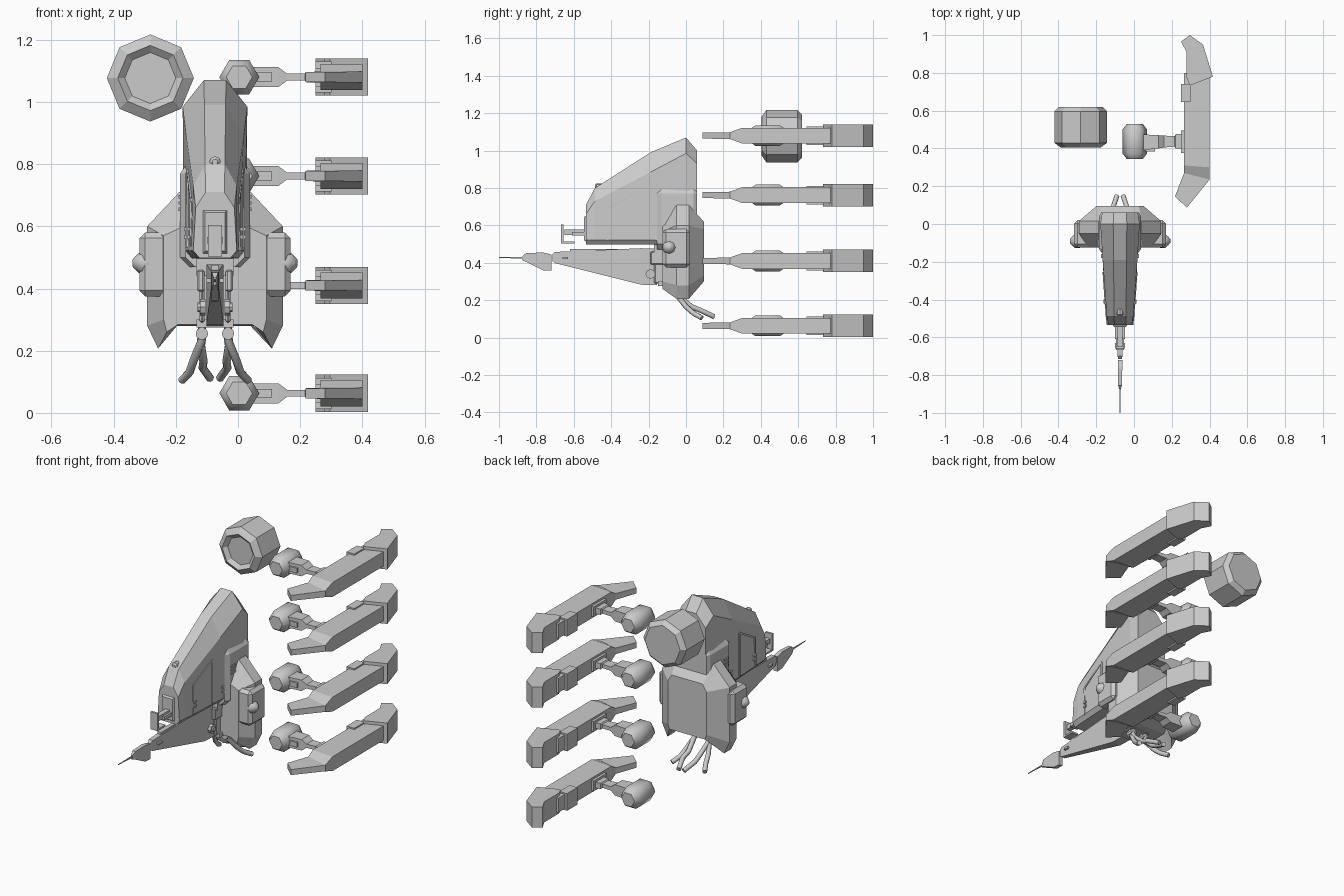
import bpy, bmesh, math
from mathutils import Vector

if "Cube" in bpy.data.objects:
    bpy.data.objects.remove(bpy.data.objects["Cube"])

CX = -0.074  # centre plane of the hooded machine


def loft(name, rings, smooth=False):
    """Skin a list of equal-length point rings and cap both ends."""
    bm = bmesh.new()
    vs = [[bm.verts.new(p) for p in r] for r in rings]
    n = len(rings[0])
    for a, b in zip(vs, vs[1:]):
        for i in range(n):
            j = (i + 1) % n
            bm.faces.new((a[i], a[j], b[j], b[i]))
    bm.faces.new(vs[0])
    bm.faces.new(vs[-1])
    bmesh.ops.recalc_face_normals(bm, faces=bm.faces)
    me = bpy.data.meshes.new(name)
    bm.to_mesh(me)
    bm.free()
    ob = bpy.data.objects.new(name, me)
    bpy.context.collection.objects.link(ob)
    if smooth:
        bpy.ops.object.select_all(action='DESELECT')
        ob.select_set(True)
        bpy.context.view_layer.objects.active = ob
        bpy.ops.object.shade_smooth_by_angle(angle=math.radians(50))
    return ob


def box(name, x, y, z, bevel=0):
    ring = lambda yy: [(x[0], yy, z[0]), (x[1], yy, z[0]), (x[1], yy, z[1]), (x[0], yy, z[1])]
    ob = loft(name, [ring(y[0]), ring(y[1])])
    if bevel:
        m = ob.modifiers.new("bevel", 'BEVEL')
        m.width, m.segments = bevel, 1
    return ob


def beam(name, p, q, t):
    """Square bar between two points."""
    p, q = Vector(p), Vector(q)
    d = (q - p).normalized()
    u = d.cross(Vector((1, 0, 0))).normalized() * t
    v = Vector((t, 0, 0))
    return loft(name, [[c + u + v, c - u + v, c - u - v, c + u - v] for c in (p, q)])


def turned(name, c, prof, n, axis='y', phase=0.0, smooth=False):
    """Revolve (offset, radius) pairs about an axis through c."""
    rings = []
    for o, r in prof:
        ring = []
        for i in range(n):
            a = phase + 2 * math.pi * i / n
            k, h = r * math.cos(a), r * math.sin(a)
            ring.append((c[0] + k, c[1] + o, c[2] + h) if axis == 'y'
                        else (c[0] + o, c[1] + k, c[2] + h))
        rings.append(ring)
    return loft(name, rings, smooth)


def sym(y, half):
    """Mirror a right-hand outline (x, z) into a closed ring at depth y."""
    return ([(CX + x, y, z) for x, z in half] +
            [(CX - x, y, z) for x, z in reversed(half)])


def side(s, a, b):
    return tuple(sorted((CX + s * a, CX + s * b)))


# Hood: y, bottom z, bottom width, shoulder width, shoulder z, top width, top z
hood = [(-0.535, 0.51, 0.070, 0.062, 0.66, 0.030, 0.71),
        (-0.487, 0.51, 0.076, 0.070, 0.73, 0.032, 0.80),
        (-0.19, 0.51, 0.092, 0.092, 0.885, 0.034, 0.99),
        (0.0, 0.50, 0.100, 0.104, 0.985, 0.036, 1.07),
        (0.06, 0.50, 0.095, 0.095, 0.93, 0.034, 1.00)]
loft("hood", [sym(y, [(bw - .02, zb - .012), (bw, zb + .012), (sw, zs), (tw, zt)])
              for y, zb, bw, sw, zs, tw, zt in hood])

# Torso shell with pointed tails
mid = [(.115, .71), (.218, .60), (.218, .28), (.183, .207), (.128, .28)]
loft("torso", [
    sym(-.125, [(.09, .605), (.165, .57), (.165, .30), (.155, .26), (.118, .285)]),
    sym(-.05, mid), sym(.015, mid),
    sym(.095, [(.10, .62), (.125, .58), (.125, .33), (.115, .30), (.095, .30)])])

# Raised collar behind the hood
loft("collar", [sym(y, [(w - .02, .80), (w, .77), (w, .50), (w - .03, .47)])
                for y, w in ((-.155, .095), (-.13, .112), (.04, .112), (.06, .10))])

for s in (1, -1):
    # Side pods with round sensors
    box("side_pod", side(s, .15, .243), (-.125, .02), (.375, .58), .018)
    turned("pod_sensor", (CX + s * .228, -.09, .482),
           [(s * o, r) for o, r in ((-.03, .026), (-.012, .038), (.012, .036), (.028, .022), (.038, .01))],
           8, 'x', smooth=True)
    # Panel trim and vents on the hood flanks
    beam("hood_trim", (CX + s * .078, -.42, .52), (CX + s * .076, -.42, .69), .005)
    beam("hood_trim", (CX + s * .076, -.42, .69), (CX + s * .087, -.26, .78), .005)
    beam("hood_trim", (CX + s * .087, -.26, .78), (CX + s * .088, -.26, .53), .005)
    for z in (.56, .585):
        box("hood_vent", side(s, .07, .088), (-.42, -.40), (z, z + .012))
        box("hood_vent", side(s, .08, .100), (-.18, -.16), (z, z + .012))
    for z in (.65, .67, .69):
        box("collar_vent", side(s, .10, .117), (-.12, -.08), (z, z + .01))
    # Spear mount cheeks
    box("mount_cheek", side(s, .034, .058), (-.19, -.11), (.39, .46), .006)
    box("mount_cheek", side(s, .034, .050), (-.17, -.11), (.29, .40), .006)
    turned("mount_pivot", (CX + s * .03, -.19, .34),
           [(0, .026), (s * .018, .026), (s * .018, .015), (s * .026, .015)], 8, 'x')
    # Trailing tubes
    turned("tube_socket", (CX + s * .042, -.06, .255), [(-.02, .02), (.02, .02)], 10)
    paths = [[(.042, -.07, .29), (.042, -.055, .235), (.07, 0, .165), (.082, .04, .13), (.106, .085, .105)],
             [(.042, -.06, .27), (.045, -.03, .215), (.037, .03, .165), (.040, .08, .145), (.016, .15, .112)]]
    for path in paths:
        cu = bpy.data.curves.new("tail_tube", 'CURVE')
        cu.dimensions = '3D'
        cu.bevel_depth, cu.bevel_resolution, cu.use_fill_caps = .0135, 2, True
        sp = cu.splines.new('POLY')
        sp.points.add(len(path) - 1)
        for pt, (x, y, z) in zip(sp.points, path):
            pt.co = (CX + s * x, y, z, 1)
        bpy.context.collection.objects.link(bpy.data.objects.new("tail_tube", cu))

box("neck_block", (CX - .06, CX + .06), (-.17, 0), (.44, .52))
box("mount_base", (CX - .06, CX + .06), (-.15, -.03), (.275, .30))

# Long lower spear: tapered body, blade and needle
def bars(secs):
    return [[(CX - w, y, a), (CX + w, y, a), (CX + w, y, b), (CX - w, y, b)]
            for y, w, a, b in secs]

loft("spear_body", bars([(-.715, .009, .41, .445), (-.70, .013, .398, .458),
                         (-.24, .028, .283, .478), (-.155, .028, .28, .475)]))
loft("spear_blade", bars([(-.875, .004, .412, .435), (-.855, .010, .405, .452),
                          (-.765, .012, .36, .455), (-.72, .012, .358, .445)]))
loft("needle", bars([(-1.0, .0015, .427, .430), (-.86, .003, .421, .431)]))
box("spear_rail", (CX - .012, CX + .012), (-.62, -.25), (.455, .475))
for y in (-.66, -.30):
    box("spear_slot", (CX - .027, CX + .027), (y, y + .03), (.42, .432))

# Short upper gun with bracket sight under the nose
box("upper_barrel", (CX - .014, CX + .014), (-.65, -.50), (.55, .578))
box("upper_receiver", (CX - .026, CX + .026), (-.61, -.52), (.545, .566))
box("bracket_plate", (CX - .022, CX + .022), (-.668, -.656), (.505, .605))
box("bracket_foot", (CX - .022, CX + .022), (-.668, -.595), (.503, .513))
loft("nose_plate", bars([(-.545, .032, .52, .645), (-.53, .042, .51, .655)]))
turned("hood_sensor", (CX, -.465, .807), [(-.022, .009), (-.014, .018), (.014, .018), (.035, .012)], 8)

# Floating drum, eight-sided with a recessed front
turned("drum", (-.282, 0, 1.077),
       [(.425, .082), (.405, .105), (.43, .14), (.595, .14), (.62, .115)], 8)

# Four stacked blade arms with hubs
tip = [(.296, .733), (.418, .78), (.365, .95), (.296, 1.0), (.249, .966), (.278, .91), (.278, .775)]
blade = [(.217, .146, .28, .087, .016), (.265, .27, .40, .235, .018),
         (.265, .31, .40, .30, .042), (.265, .80, .40, .80, .042)]
for z in (1.08, .762, .41, .063):
    loft("blade_tip", [[(x, y, z + h) for x, y in tip] for h in (-.06, .06)])
    loft("blade", [[(a, b, z - h), (c, d, z - h), (c, d, z + h), (a, b, z + h)]
                   for a, b, c, d, h in blade])
    box("blade_inner_lug", (.25, .30), (.645, .74), (z - .05, z + .05))
    turned("hub", (.004, .437, z), [(-.093, .042), (-.065, .064), (.065, .064), (.093, .042)],
           6, smooth=True)
    loft("hub_arm", [[(x, y0, z - h), (x, y1, z - h), (x, y1, z + h), (x, y0, z + h)]
                     for x, y0, y1, h in ((.03, .39, .475, .032), (.13, .40, .47, .032), (.158, .405, .468, .011),
                                          (.215, .41, .465, .011), (.22, .40, .475, .017), (.28, .395, .48, .017))])
    box("arm_clamp", (.06, .11), (.385, .44), (z - .014, z + .014))
    box("blade_socket", (.25, .275), (.375, .495), (z - .03, z + .03))
